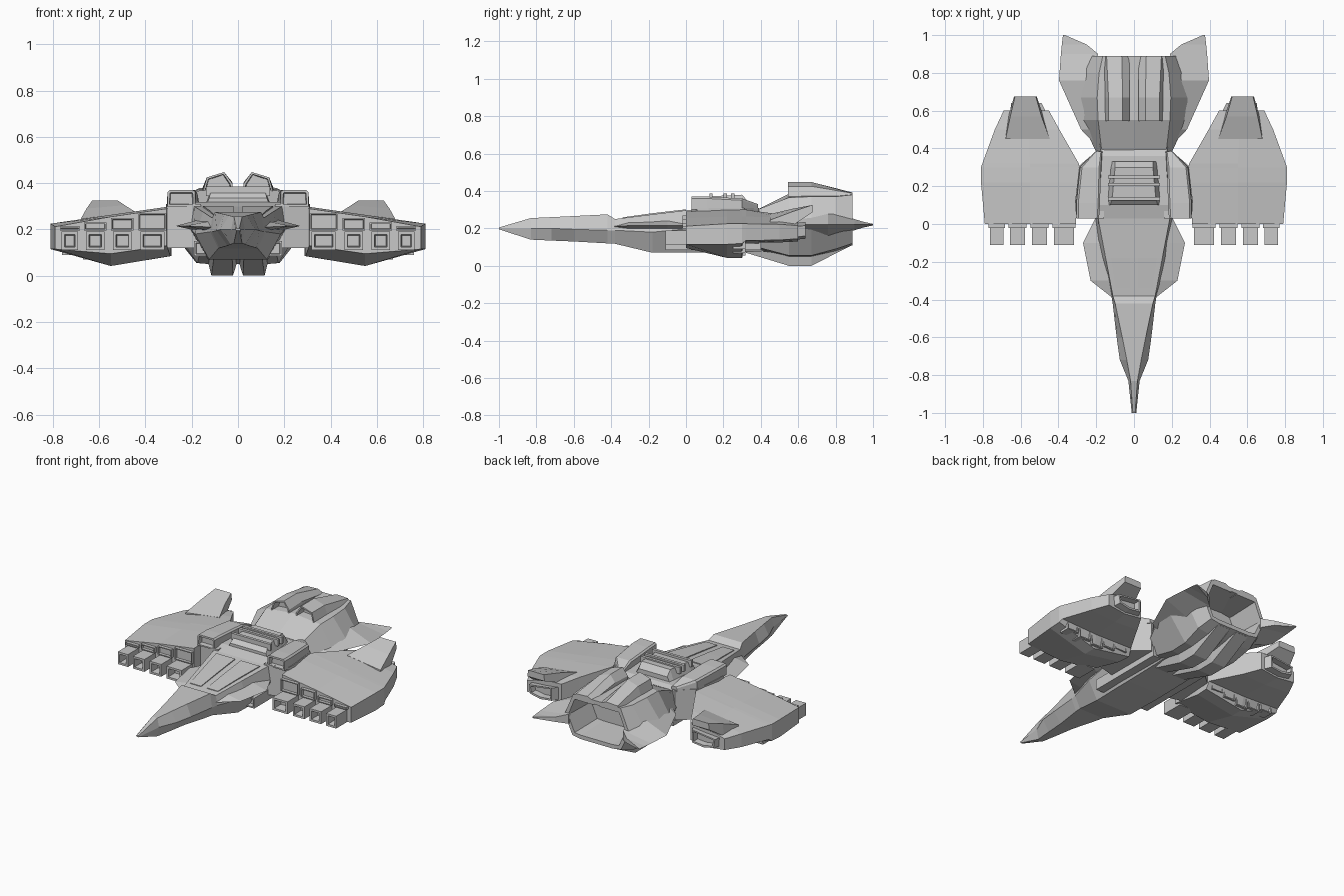
import bpy, bmesh
from mathutils import Vector

grey = bpy.data.materials.new("hull grey")
grey.diffuse_color = (0.58, 0.58, 0.58, 1)


def finish(name, bm, mirror=False, recess=None):
    """Clean up, optionally recess faces along a direction, make the object.
    recess = (direction, minimum dot, rim, depth)"""
    bmesh.ops.remove_doubles(bm, verts=bm.verts, dist=0.0005)
    bmesh.ops.recalc_face_normals(bm, faces=bm.faces)
    bm.normal_update()
    if recess:
        d, lim, rim, depth = recess
        picked = [f for f in bm.faces if f.normal.dot(Vector(d)) > lim]
        bmesh.ops.inset_individual(bm, faces=picked, thickness=rim)
        bmesh.ops.inset_individual(bm, faces=picked, thickness=rim * 0.3, depth=-depth)
    me = bpy.data.meshes.new(name)
    bm.to_mesh(me)
    bm.free()
    me.materials.append(grey)
    ob = bpy.data.objects.new(name, me)
    bpy.context.collection.objects.link(ob)
    if mirror:
        m = ob.modifiers.new("mirror", 'MIRROR')
        m.use_mirror_merge = False
    return ob


def loft(name, sections, mirror=False, symmetric=False, recess=None):
    """Skin rings given as (y, [(x, z), ...]); symmetric rings are half profiles."""
    bm = bmesh.new()
    rings = []
    for y, pts in sections:
        if symmetric:
            pts = pts + [(-x, z) for x, z in reversed(pts)]
        rings.append([bm.verts.new((x, y, z)) for x, z in pts])
    n = len(rings[0])
    for a, b in zip(rings, rings[1:]):
        for i in range(n):
            j = (i + 1) % n
            bm.faces.new((a[i], a[j], b[j], b[i]))
    bm.faces.new(rings[0])
    bm.faces.new(rings[-1][::-1])
    return finish(name, bm, mirror, recess)


def prism(name, pts, z0, z1, mirror=False, recess=None):
    """Extrude a plan outline from z0 to z1."""
    bm = bmesh.new()
    f = bm.faces.new([bm.verts.new((x, y, z0)) for x, y in pts])
    g = bmesh.ops.extrude_face_region(bm, geom=[f])
    for v in g["geom"]:
        if isinstance(v, bmesh.types.BMVert):
            v.co.z = z1
    return finish(name, bm, mirror, recess)


def box(name, x0, x1, y0, y1, z0, z1, mirror=False, recess=None):
    return prism(name, [(x0, y0), (x1, y0), (x1, y1), (x0, y1)], z0, z1, mirror, recess)


FRONT, BACK = (0, -1, 0), (0, 1, 0)

# Needle nose and central fuselage
loft("fuselage", [
    (-1.00, [(.006, .205), (.012, .200), (.006, .195)]),
    (-0.83, [(.018, .255), (.030, .200), (.018, .140)]),
    (-0.72, [(.038, .260), (.075, .200), (.032, .135)]),
    (-0.60, [(.062, .266), (.092, .195), (.045, .130)]),
    (-0.42, [(.100, .275), (.113, .190), (.080, .120)]),
    (-0.38, [(.112, .250), (.120, .190), (.085, .118)]),
    (-0.18, [(.150, .275), (.185, .180), (.125, .070)]),
    (0.03, [(.190, .300), (.205, .200), (.130, .070)]),
    (0.10, [(.185, .318), (.200, .200), (.130, .070)]),
    (0.36, [(.170, .318), (.195, .200), (.130, .075)]),
    (0.44, [(.185, .290), (.200, .200), (.130, .080)]),
], symmetric=True)

# Long raised canopy panels
loft("canopy_panel", [
    (-.34, [(.02, .25), (.02, .259), (.098, .259), (.098, .25)]),
    (-.18, [(.02, .265), (.02, .281), (.122, .281), (.122, .265)]),
    (.00, [(.02, .29), (.02, .302), (.152, .302), (.152, .29)]),
], mirror=True)

# Side strakes beside the canopy
loft("side_strake", [
    (-.39, [(.08, .215), (.115, .210), (.08, .200)]),
    (-.30, [(.10, .240), (.230, .215), (.10, .190)]),
    (-.10, [(.12, .255), (.270, .215), (.12, .185)]),
    (.04, [(.12, .260), (.200, .215), (.12, .180)]),
], mirror=True)

# Belly intakes along the lower fuselage
box("belly_intake", .10, .19, -.11, .40, .085, .150, True, (FRONT, .9, .012, .03))

# Roof hatch with cross bars
loft("roof_hatch", [
    (.10, [(.125, .335), (.135, .310)]),
    (.14, [(.115, .372), (.140, .310)]),
    (.30, [(.100, .380), (.125, .310)]),
    (.33, [(.100, .345), (.120, .310)]),
], symmetric=True)
for y in (.125, .20, .24):
    box("hatch_bar", -.138, .138, y, y + .018, .345, .386)

# Shoulder blocks joining the wings to the fuselage
plan = [(.16, .03), (.195, .03), (.308, .06), (.312, .12), (.288, .31), (.195, .39), (.16, .38)]
prism("shoulder_block", plan, .12, .31, mirror=True)
loft("shoulder_cap", [
    (.03, [(.185, .30), (.185, .362), (.195, .37), (.295, .37), (.305, .36), (.305, .30)]),
    (.11, [(.185, .30), (.180, .362), (.190, .37), (.295, .37), (.305, .36), (.308, .30)]),
    (.30, [(.170, .30), (.175, .352), (.185, .36), (.275, .36), (.285, .35), (.290, .30)]),
    (.385, [(.165, .30), (.170, .325), (.175, .33), (.200, .33), (.205, .32), (.205, .30)]),
], mirror=True, recess=(FRONT, .9, .012, .03))

# Broad weapon wings, with a step on the underside
loft("wing", [
    (0.00, [(.308, .290), (.55, .255), (.79, .212), (.79, .115), (.55, .095), (.308, .130)]),
    (0.22, [(.292, .300), (.55, .263), (.81, .225), (.81, .115), (.55, .042), (.292, .085)]),
    (0.30, [(.288, .300), (.55, .263), (.81, .225), (.81, .120), (.55, .042), (.288, .085)]),
    (0.32, [(.292, .300), (.55, .263), (.803, .225), (.803, .135), (.55, .125), (.292, .13)]),
    (0.50, [(.395, .275), (.56, .260), (.737, .222), (.737, .138), (.56, .125), (.395, .135)]),
    (0.60, [(.450, .255), (.57, .250), (.690, .215), (.690, .145), (.57, .130), (.450, .145)]),
], mirror=True)

# Exhaust slot at the back of each wing
loft("wing_exhaust", [
    (.56, [(.45, .225), (.66, .21), (.66, .15), (.57, .137), (.45, .15)]),
    (.64, [(.49, .235), (.65, .215), (.64, .16), (.57, .145), (.49, .155)]),
], mirror=True, recess=(BACK, .9, .013, .07))

# Row of rear-facing vents under each wing
for x in (.36, .45, .54, .63, .72):
    low = .052 + .22 * abs(x - .55)
    box("wing_vent", x - .04, x + .04, .25, .318, low, .145, True, (BACK, .9, .01, .03))

# Swept fin on each wing
loft("wing_fin", [
    (.45, [(.445, .255), (.445, .277), (.680, .245), (.680, .220)]),
    (.57, [(.480, .245), (.490, .305), (.655, .290), (.665, .215)]),
    (.675, [(.515, .285), (.520, .325), (.630, .325), (.635, .285)]),
], mirror=True)

# Four cannons per wing, with a recessed panel above each
for x, w in ((.37, .105), (.50, .08), (.617, .08), (.727, .07)):
    h, top = w / 2, .290 - .162 * (x - .308)
    box("cannon", x - h, x + h, -.11, .03, .112, .190, True, (FRONT, .9, .018, .06))
    box("front_panel", x - h - .008, x + h + .008, -.02, .03, .196, top - .01, True,
        (FRONT, .9, .008, .015))

# Rear engine bulb with hollow nozzle
loft("engine", [
    (.38, [(0, .300), (.170, .300), (.200, .20), (.165, .10), (.10, .085), (0, .085)]),
    (.55, [(0, .385), (.190, .365), (.280, .22), (.175, .055), (.12, .050), (0, .050)]),
    (.67, [(0, .385), (.195, .370), (.310, .22), (.180, .055), (.12, .050), (0, .050)]),
    (.80, [(0, .385), (.185, .370), (.280, .23), (.190, .09), (.12, .080), (0, .080)]),
    (.89, [(0, .380), (.165, .380), (.225, .24), (.170, .12), (.11, .110), (0, .110)]),
], symmetric=True, recess=(BACK, .9, .025, .22))

# Twin keels under the engine
loft("engine_keel", [
    (.32, [(.012, .09), (.115, .09), (.105, .070), (.025, .070)]),
    (.55, [(.003, .06), (.130, .06), (.115, .000), (.022, .000)]),
    (.67, [(.003, .06), (.130, .06), (.115, .000), (.022, .000)]),
    (.88, [(.012, .12), (.120, .12), (.110, .106), (.025, .106)]),
], mirror=True)

# Twin humps on top of the engine, open at the front
loft("engine_hump", [
    (.545, [(.020, .35), (.025, .400), (.060, .448), (.135, .425), (.160, .33)]),
    (.67, [(.020, .36), (.025, .405), (.060, .448), (.135, .425), (.165, .34)]),
    (.89, [(.020, .35), (.025, .375), (.065, .392), (.145, .388), (.165, .35)]),
], mirror=True, recess=(FRONT, .9, .01, .06))

# Pointed tail blades either side of the engine
loft("tail_blade", [
    (.41, [(.15, .250), (.195, .22), (.15, .190)]),
    (.50, [(.18, .280), (.280, .22), (.18, .150)]),
    (.76, [(.22, .290), (.397, .22), (.22, .150)]),
    (.90, [(.19, .250), (.387, .22), (.19, .190)]),
    (.95, [(.25, .235), (.382, .22), (.25, .205)]),
    (1.0, [(.365, .224), (.376, .22), (.365, .216)]),
], mirror=True)
